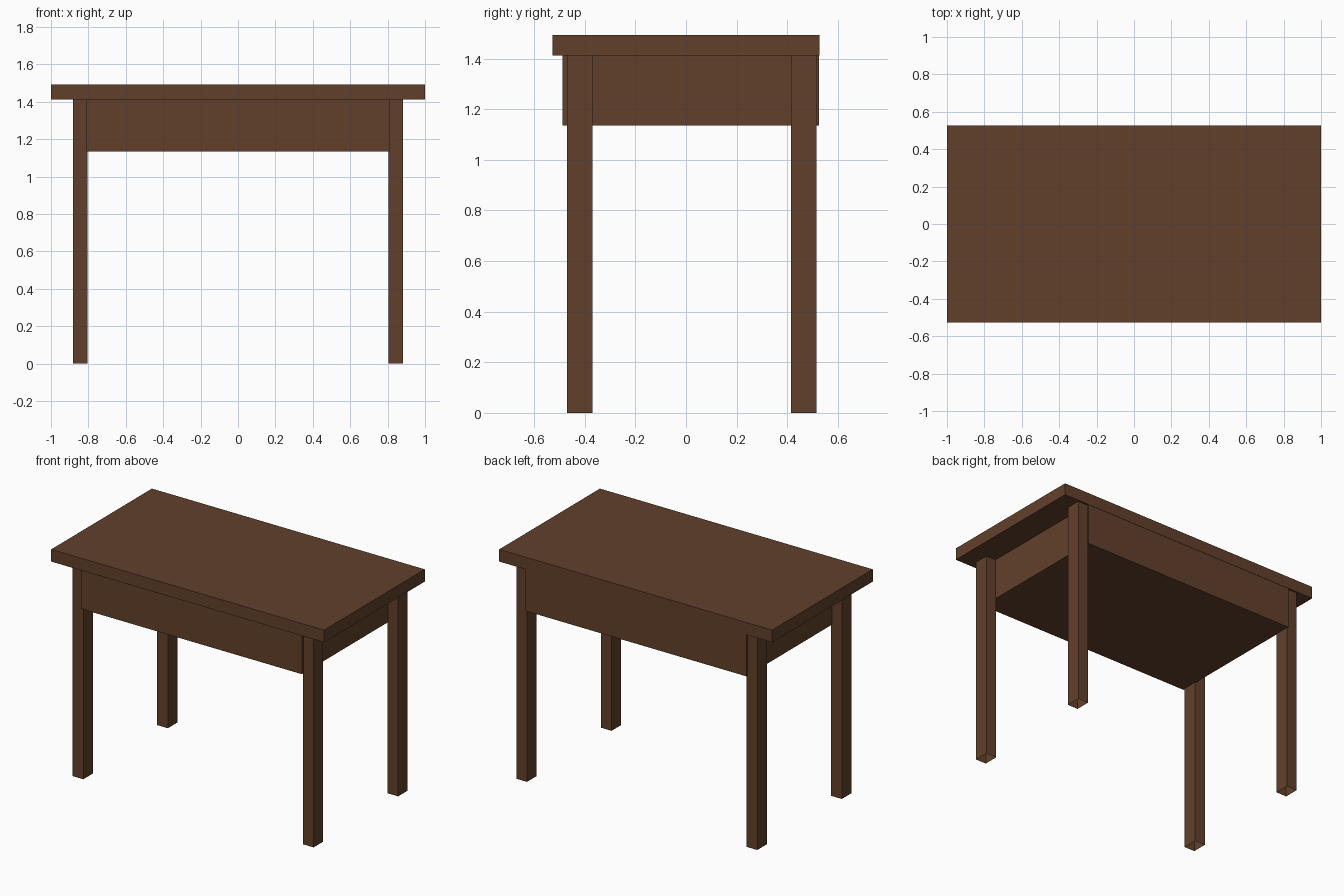
import bpy
import bmesh

cube = bpy.data.objects.get("Cube")
if cube:
    bpy.data.objects.remove(cube, do_unlink=True)

# Single brown wood colour
WOOD = (0.122, 0.051, 0.024, 1.0)
wood = bpy.data.materials.new("brown_wood")
wood.use_nodes = True
wood.diffuse_color = WOOD
bsdf = wood.node_tree.nodes["Principled BSDF"]
bsdf.inputs["Base Color"].default_value = WOOD


def box(name, x, y, z, hollow=False):
    """Box spanning the x, y, z ranges; hollow leaves both ends open."""
    bm = bmesh.new()
    bmesh.ops.create_cube(bm, size=1)
    for v in bm.verts:
        v.co = [r[0] if c < 0 else r[1] for c, r in zip(v.co, (x, y, z))]
    bm.normal_update()
    if hollow:
        ends = [f for f in bm.faces if abs(f.normal.z) > 0.9]
        bmesh.ops.delete(bm, geom=ends, context='FACES_ONLY')
    mesh = bpy.data.meshes.new(name)
    bm.to_mesh(mesh)
    bm.free()
    mesh.materials.append(wood)
    obj = bpy.data.objects.new(name, mesh)
    bpy.context.collection.objects.link(obj)
    return obj


# Table top and the drawer case beneath it
box("table_top", (-1, 1), (-0.527, 0.527), (1.412, 1.493))
box("apron", (-0.81, 0.81), (-0.488, 0.525), (1.135, 1.412))

# Four legs, tubes open at the foot
for end, y in (("front", (-0.47, -0.37)), ("back", (0.415, 0.515))):
    box(end + "_left_leg", (0.805, 0.883), y, (0, 1.412), hollow=True)
    box(end + "_right_leg", (-0.883, -0.805), y, (0, 1.412), hollow=True)
